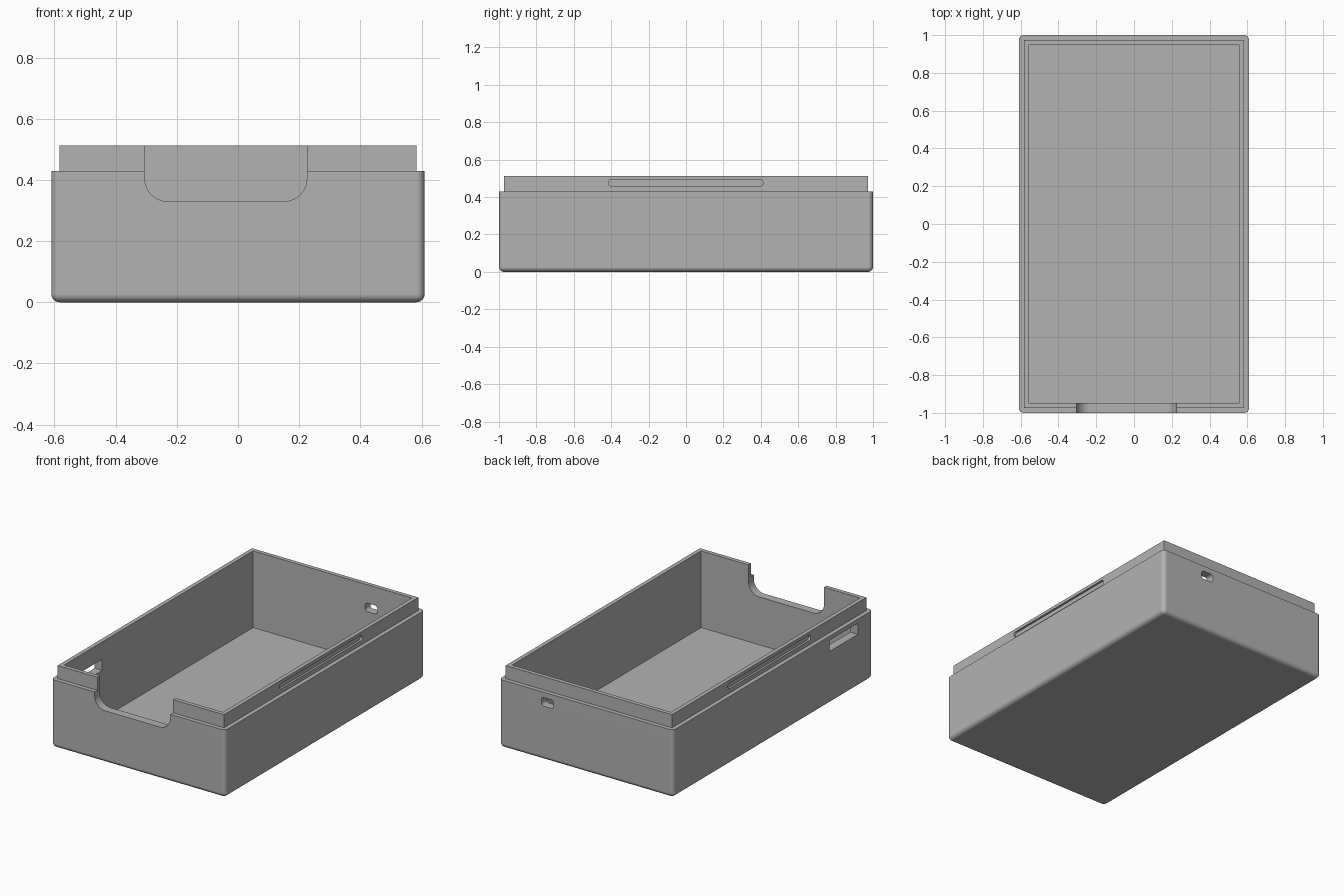
import bpy
import bmesh
from mathutils import Vector

default_cube = bpy.data.objects.get("Cube")
if default_cube:
    bpy.data.objects.remove(default_cube, do_unlink=True)

# One grey plastic for the whole tray
grey = bpy.data.materials.new("grey plastic")
grey.use_nodes = True
colour = (0.45, 0.45, 0.45, 1)
grey.diffuse_color = colour
grey.node_tree.nodes["Principled BSDF"].inputs["Base Color"].default_value = colour


def box(name, low, high, radius=0, rounded=lambda edge: True, segments=6):
    """Box between two corners, with the chosen edges rounded."""
    low, high = Vector(low), Vector(high)
    bm = bmesh.new()
    bmesh.ops.create_cube(bm, size=1)
    for v in bm.verts:
        v.co = (low + high) / 2 + v.co * (high - low)
    if radius:
        edges = [e for e in bm.edges if rounded(e)]
        bmesh.ops.bevel(bm, geom=edges, offset=radius, segments=segments,
                        profile=0.5, affect='EDGES')
    mesh = bpy.data.meshes.new(name)
    bm.to_mesh(mesh)
    bm.free()
    mesh.materials.append(grey)
    obj = bpy.data.objects.new(name, mesh)
    bpy.context.collection.objects.link(obj)
    return obj


def along(axis):
    """Chooses edges parallel to an axis."""
    return lambda e: abs((e.verts[0].co - e.verts[1].co).normalized()[axis]) > 0.9


def combine(target, other, operation):
    """Applies a boolean and discards the helper."""
    mod = target.modifiers.new("join", 'BOOLEAN')
    mod.operation = operation
    mod.solver = 'EXACT'
    mod.object = other
    bpy.context.view_layer.objects.active = target
    bpy.ops.object.modifier_apply(modifier=mod.name)
    bpy.data.objects.remove(other, do_unlink=True)


# Outer dimensions
W, L, RIM, TOP = 0.61, 1.0, 0.43, 0.513
STEP, WALL = 0.027, 0.053
X, Y, Z = range(3)

# Body with rounded bottom and corners, then the stepped lip
tray = box("tray", (-W, -L, 0), (W, L, RIM), STEP,
           lambda e: min(v.co.z for v in e.verts) < RIM / 2)
lip = box("lip", (STEP - W, STEP - L, RIM / 2), (W - STEP, L - STEP, TOP))
combine(tray, lip, 'UNION')

cutters = [
    # Hollow inside
    box("cavity", (WALL - W, WALL - L, STEP), (W - WALL, L - WALL, 1)),
    # Wide front notch
    box("front_notch", (-0.305, -1.1, 0.33), (0.225, -0.9, 0.8), 0.075, along(Y), 10),
    # Small port at the back
    box("back_port", (0.228, 0.9, 0.342), (0.314, 1.1, 0.396), 0.018, along(X + 1)),
    # Side port near the front
    box("side_port", (-0.7, -0.85, 0.333), (-0.5, -0.565, 0.403)),
]
# Snap grooves along both sides of the lip
for side in (-1, 1):
    xs = sorted((side * (W - STEP - 0.013), side * W))
    cutters.append(box("snap_groove", (xs[0], -0.415, 0.458),
                       (xs[1], 0.412, 0.493), 0.016, along(X)))
for cutter in cutters:
    combine(tray, cutter, 'DIFFERENCE')

# Smooth fillets with flat walls
bpy.ops.object.select_all(action='DESELECT')
tray.select_set(True)
bpy.context.view_layer.objects.active = tray
bpy.ops.object.shade_smooth_by_angle(angle=0.5)
weighted = tray.modifiers.new("flat walls", 'WEIGHTED_NORMAL')
weighted.keep_sharp = True
